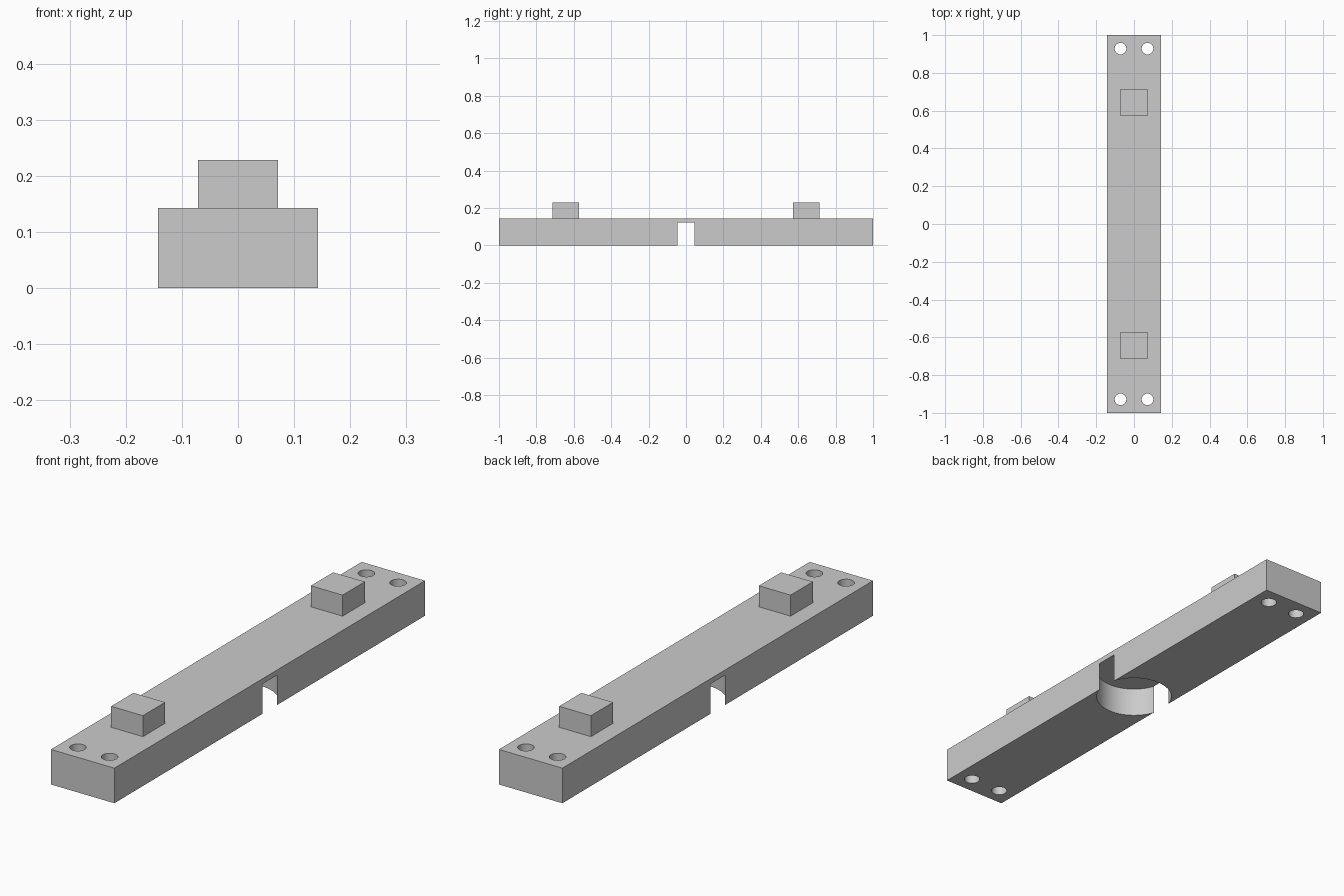
import bpy

UNIT = 1 / 70            # the bar is 140 units long
WIDTH, LENGTH, HEIGHT = 20 * UNIT, 140 * UNIT, 10 * UNIT

if "Cube" in bpy.data.objects:
    bpy.data.objects.remove(bpy.data.objects["Cube"], do_unlink=True)

grey = bpy.data.materials.new("light grey")
grey.use_nodes = True
colour = (0.6, 0.6, 0.6, 1)
grey.diffuse_color = colour
grey.node_tree.nodes["Principled BSDF"].inputs["Base Color"].default_value = colour


def box(name, size, location):
    bpy.ops.mesh.primitive_cube_add(size=1, location=location)
    obj = bpy.context.object
    obj.name = name
    obj.scale = size
    bpy.ops.object.transform_apply(location=False, rotation=False, scale=True)
    obj.data.materials.append(grey)
    return obj


def drill(target, radius, x, y, bottom, top, sides):
    """Cut a vertical round hole, then discard the cutter."""
    bpy.ops.mesh.primitive_cylinder_add(
        vertices=sides, radius=radius, depth=top - bottom,
        location=(x, y, (top + bottom) / 2))
    cutter = bpy.context.object
    cutter.hide_render = True
    cutter.data.materials.append(grey)
    cut = target.modifiers.new("hole", 'BOOLEAN')
    cut.operation = 'DIFFERENCE'
    cut.solver = 'EXACT'
    cut.object = cutter
    bpy.context.view_layer.objects.active = target
    bpy.ops.object.modifier_apply(modifier=cut.name)
    bpy.data.objects.remove(cutter, do_unlink=True)


# Main bar
bar = box("bar", (WIDTH, LENGTH, HEIGHT), (0, 0, HEIGHT / 2))

# Round pocket in the underside, breaking through both long sides
drill(bar, 10.5 * UNIT, 0, 0, -0.05, 8.5 * UNIT, 96)

# Two screw holes through each end
for y in (-65, 65):
    for x in (-5, 5):
        drill(bar, 2.15 * UNIT, x * UNIT, y * UNIT, -0.05, HEIGHT + 0.05, 48)

bpy.ops.object.select_all(action='DESELECT')
bar.select_set(True)
bpy.context.view_layer.objects.active = bar
bpy.ops.object.shade_smooth_by_angle()

# Square pegs on top
for name, y in (("front_peg", -45), ("back_peg", 45)):
    box(name, (10 * UNIT, 10 * UNIT, 6 * UNIT), (0, y * UNIT, HEIGHT + 3 * UNIT))
